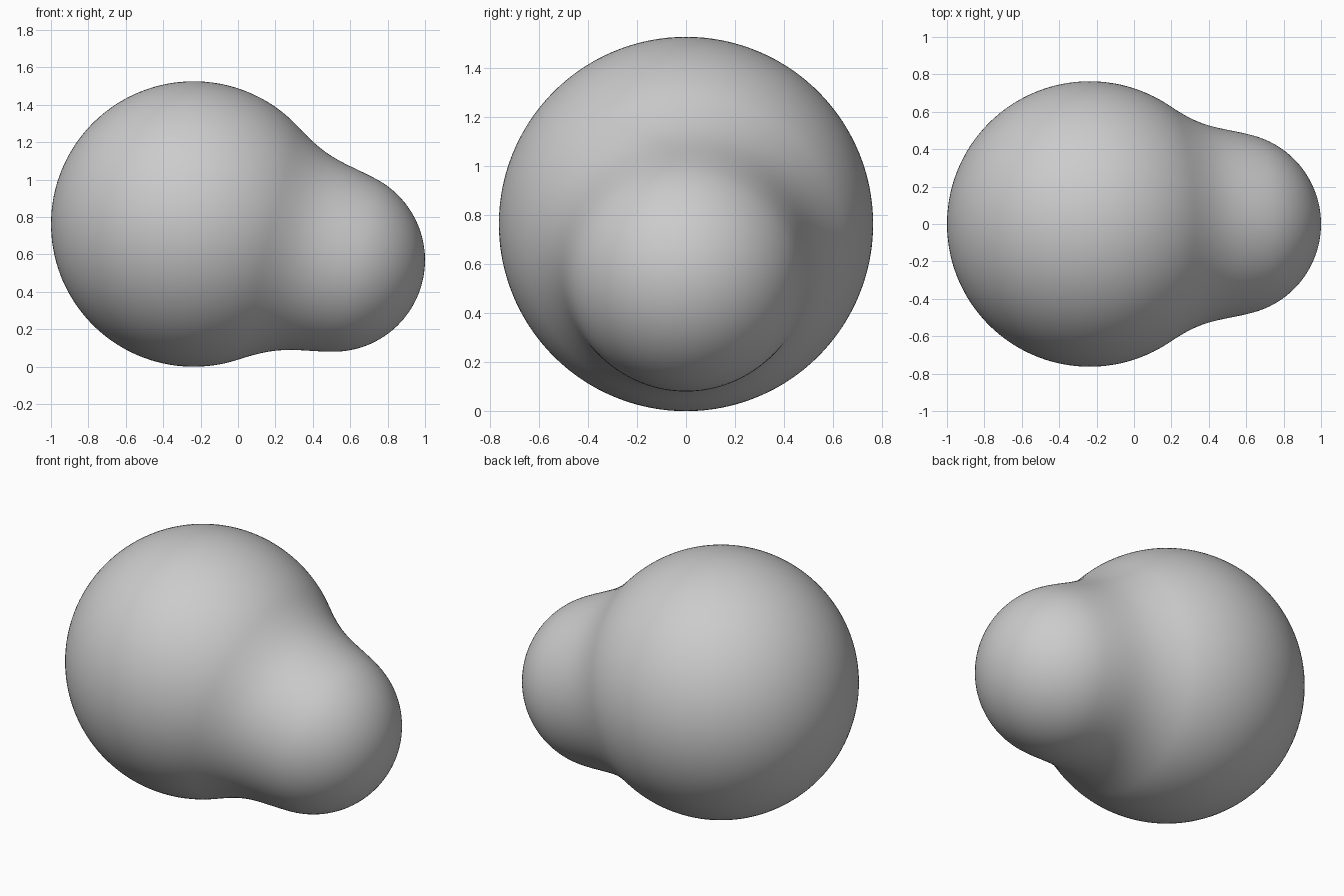
import bpy, bmesh
from mathutils import Vector

if "Cube" in bpy.data.objects:
    bpy.data.objects.remove(bpy.data.objects["Cube"])

# Two lobes (centre, radius) and the width of the soft blend between them
BIG = (Vector((-0.237, 0, 0.763)), 0.763)
SMALL = (Vector((0.51, 0, 0.57)), 0.49)
BLEND = 0.25
ORIGIN = Vector((0.12, 0, 0.67))


def distance(p):
    a = (p - BIG[0]).length - BIG[1]
    b = (p - SMALL[0]).length - SMALL[1]
    h = max(BLEND - abs(a - b), 0) / BLEND
    return min(a, b) - h * h * BLEND / 4


def project(direction):
    """Point where a ray from the inner origin leaves the blended body."""
    lo, hi = 0.1, 2.0
    for _ in range(22):
        mid = (lo + hi) / 2
        if distance(ORIGIN + direction * mid) < 0:
            lo = mid
        else:
            hi = mid
    return ORIGIN + direction * lo


# Blended body: sphere mesh pushed out to the joined lobes
bm = bmesh.new()
bmesh.ops.create_icosphere(bm, subdivisions=6, radius=1)
for v in bm.verts:
    v.co = project(v.co.normalized())
for f in bm.faces:
    f.smooth = True
mesh = bpy.data.meshes.new("blended_body")
bm.to_mesh(mesh)
bm.free()
body = bpy.data.objects.new("blended_body", mesh)
bpy.context.collection.objects.link(body)
